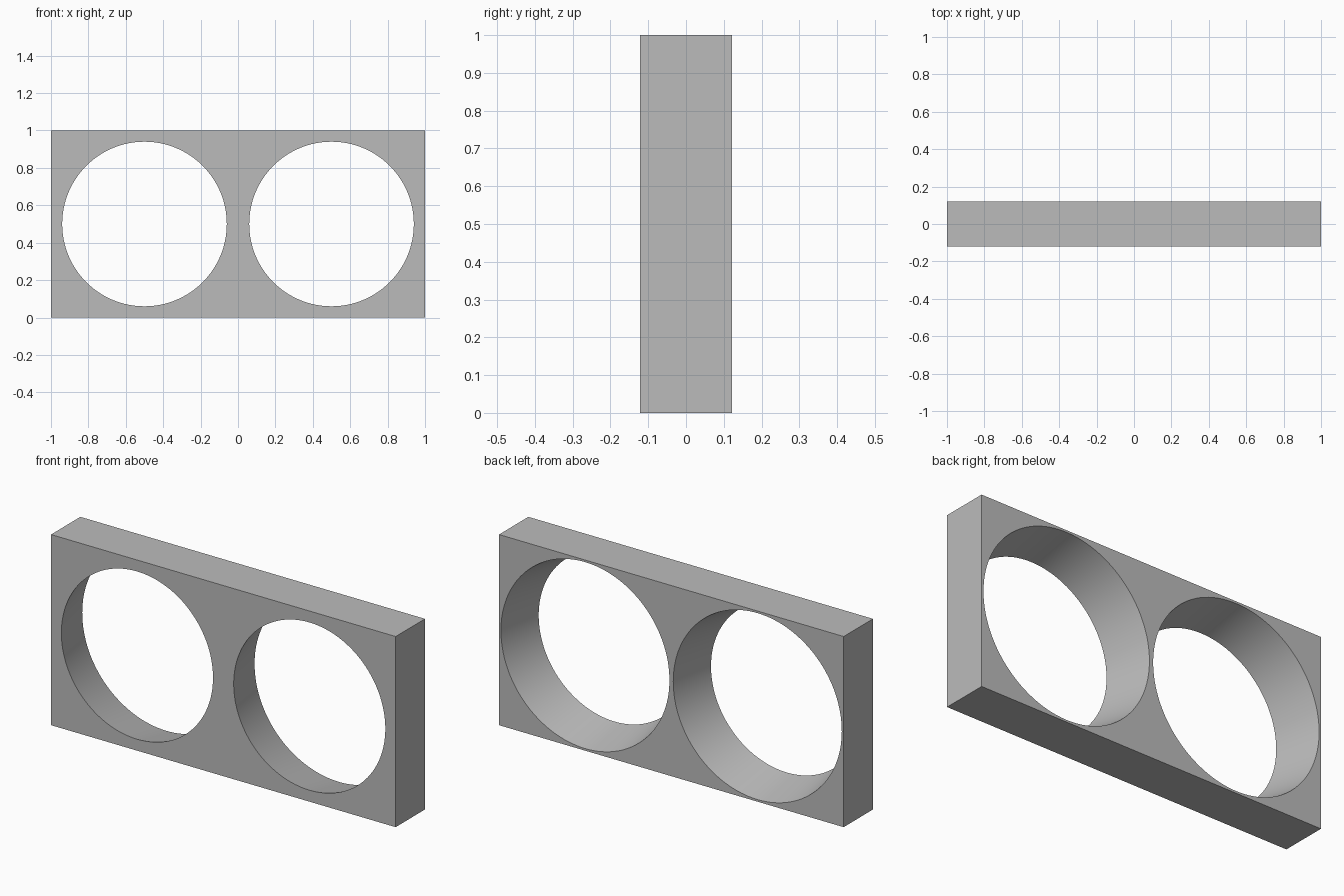
import bpy
import math

WIDTH, DEPTH, HEIGHT = 2.0, 0.243, 1.0
FRONT_RADIUS, BACK_RADIUS = 0.44, 0.489
OVERSHOOT = 0.1  # share of the depth the cutters extend past each face

cube = bpy.data.objects.get("Cube")
if cube:
    bpy.data.objects.remove(cube, do_unlink=True)

grey = bpy.data.materials.new("plain grey")
grey.use_nodes = True
colour = (0.5, 0.5, 0.5, 1)
grey.diffuse_color = colour
grey.node_tree.nodes["Principled BSDF"].inputs["Base Color"].default_value = colour

# Rectangular plate
bpy.ops.mesh.primitive_cube_add(size=1, location=(0, 0, HEIGHT / 2))
plate = bpy.context.object
plate.name = "double_ring_plate"
plate.scale = (WIDTH, DEPTH, HEIGHT)
bpy.ops.object.transform_apply(location=False, rotation=False, scale=True)
plate.data.materials.append(grey)


def cut_tapered_hole(x):
    """Cut a round hole that widens towards the back."""
    flare = (BACK_RADIUS - FRONT_RADIUS) * OVERSHOOT
    bpy.ops.mesh.primitive_cone_add(
        vertices=128,
        radius1=FRONT_RADIUS - flare,
        radius2=BACK_RADIUS + flare,
        depth=DEPTH * (1 + 2 * OVERSHOOT),
        location=(x, 0, HEIGHT / 2),
        rotation=(-math.pi / 2, 0, 0),
    )
    cutter = bpy.context.object
    cutter.name = "hole_cutter"
    cutter.hide_render = True
    cutter.data.materials.append(grey)

    cut = plate.modifiers.new("hole", "BOOLEAN")
    cut.operation = "DIFFERENCE"
    cut.solver = "EXACT"
    cut.object = cutter
    bpy.ops.object.select_all(action="DESELECT")
    bpy.context.view_layer.objects.active = plate
    plate.select_set(True)
    bpy.ops.object.modifier_apply(modifier=cut.name)
    bpy.data.objects.remove(cutter, do_unlink=True)


# Two matching holes
for side in (-1, 1):
    cut_tapered_hole(side * WIDTH / 4)

bpy.ops.object.shade_smooth_by_angle(angle=math.radians(30))
